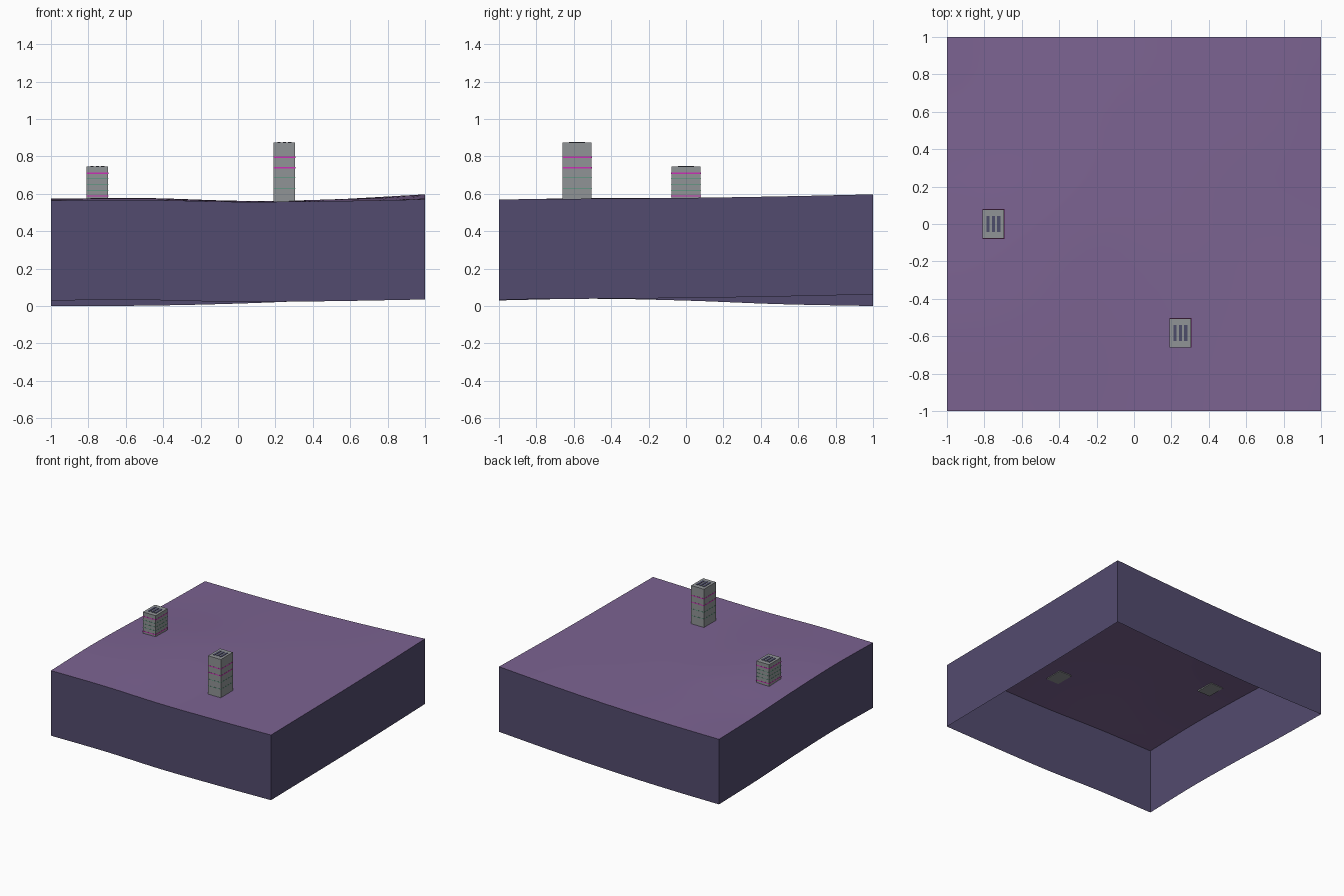
import bpy
import bmesh
import math

if "Cube" in bpy.data.objects:
    bpy.data.objects.remove(bpy.data.objects["Cube"], do_unlink=True)


def material(name, rgb):
    m = bpy.data.materials.new(name)
    m.use_nodes = True
    m.diffuse_color = (*rgb, 1)
    m.node_tree.nodes["Principled BSDF"].inputs["Base Color"].default_value = (*rgb, 1)
    return m


GROUND = material("ground purple", (0.2, 0.125, 0.285))
EARTH = material("earth dark purple", (0.086, 0.07, 0.158))
CONCRETE = material("concrete grey", (0.28, 0.295, 0.305))
VENT = material("vent slate", (0.075, 0.075, 0.145))
MAGENTA = material("neon magenta", (0.6, 0.03, 0.47))
GREEN = material("neon green", (0.05, 0.32, 0.17))


def make_object(name, bm, *mats):
    mesh = bpy.data.meshes.new(name)
    bm.to_mesh(mesh)
    bm.free()
    for m in mats:
        mesh.materials.append(m)
    obj = bpy.data.objects.new(name, mesh)
    bpy.context.collection.objects.link(obj)
    return obj


def box(name, center, size, mat):
    bm = bmesh.new()
    bmesh.ops.create_cube(bm, size=1)
    for v in bm.verts:
        v.co = [c + s * k for c, s, k in zip(center, size, v.co)]
    return make_object(name, bm, mat)


# Ground heights in thousandths, front row first
HEIGHTS = [
    [565, 567, 557, 561, 570],
    [574, 577, 562, 563, 574],
    [564, 573, 562, 566, 578],
    [545, 553, 556, 570, 586],
    [535, 537, 548, 569, 597],
]


def spline(values, t):
    """Smooth curve through evenly spaced values, t from -1 to 1."""
    last = len(values) - 1
    u = (t + 1) / 2 * last
    i = max(0, min(last - 1, math.floor(u)))
    f = u - i
    b, c = values[i], values[i + 1]
    a = values[i - 1] if i > 0 else 2 * b - c
    d = values[i + 2] if i + 2 <= last else 2 * c - b
    return b + f / 2 * (c - a + f * (2 * a - 5 * b + 4 * c - d + f * (3 * (b - c) + d - a)))


def ground_height(x, y):
    return spline([spline(row, x) for row in HEIGHTS], y) / 1000


# Terrain with a skirt of constant depth, open underneath
bm = bmesh.new()
bmesh.ops.create_grid(bm, x_segments=24, y_segments=24, size=1)
for v in bm.verts:
    v.co.z = ground_height(v.co.x, v.co.y)
rim = [e for e in bm.edges if e.is_boundary]
skirt = bmesh.ops.extrude_edge_only(bm, edges=rim)["geom"]
for item in skirt:
    if isinstance(item, bmesh.types.BMVert):
        item.co.z -= 0.535
    elif isinstance(item, bmesh.types.BMFace):
        item.material_index = 1
bmesh.ops.recalc_face_normals(bm, faces=bm.faces)
terrain = make_object("terrain", bm, GROUND, EARTH)
bpy.ops.object.select_all(action="DESELECT")
terrain.select_set(True)
bpy.context.view_layer.objects.active = terrain
bpy.ops.object.shade_smooth_by_angle(angle=math.radians(30))


def tower(name, x, y, base, top, bands):
    width, depth = 0.116, 0.156
    box(name + "_body", (x, y, (base + top) / 2), (width, depth, top - base), CONCRETE)
    # Lit bands between the storeys
    for i, (z, mat) in enumerate(bands):
        tall = 0.007 if mat is MAGENTA else 0.0025
        box(f"{name}_band_{i}", (x, y, z), (width + 0.002, depth + 0.002, tall), mat)
    # Roof vents
    for i in (-1, 0, 1):
        box(f"{name}_vent_{i + 2}", (x + i * 0.029, y, top + 0.001),
            (0.017, 0.086, 0.004), VENT)


tower("tall_tower", 0.248, -0.582, 0.555, 0.875,
      [(0.795, MAGENTA), (0.74, MAGENTA), (0.685, GREEN), (0.63, GREEN)])
tower("short_tower", -0.752, 0.0, 0.562, 0.745,
      [(0.71, MAGENTA), (0.68, GREEN), (0.65, GREEN), (0.62, GREEN), (0.588, MAGENTA)])
